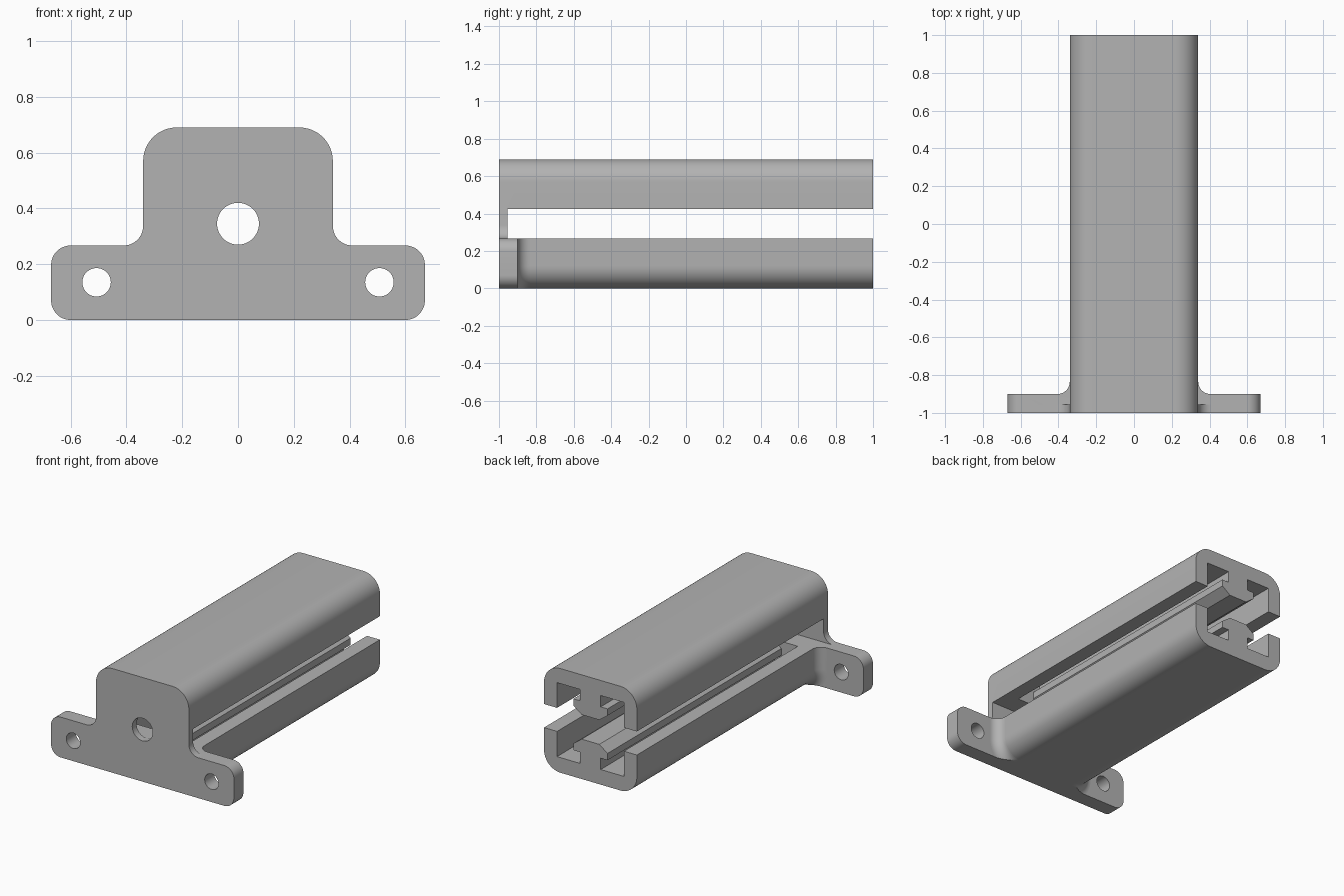
import bpy, bmesh
from math import sin, cos, asin, pi, radians

cube = bpy.data.objects.get("Cube")
if cube:
    bpy.data.objects.remove(cube)

grey = bpy.data.materials.new("plain grey")
grey.use_nodes = True
colour = (0.45, 0.45, 0.45, 1)
grey.diffuse_color = colour
grey.node_tree.nodes["Principled BSDF"].inputs["Base Color"].default_value = colour

HALF, HEIGHT, LIP, R = 0.34, 0.69, 0.267, 0.12
MID = HEIGHT / 2


def arc(cx, cz, r, start, end, n=12):
    """Points along an arc, angles in degrees."""
    angles = [radians(start + (end - start) * i / n) for i in range(n + 1)]
    return [(cx + r * cos(a), cz + r * sin(a)) for a in angles]


def mirrored(side):
    """Close a +x half outline with its reflection."""
    return side + [(-x, z) for x, z in reversed(side)]


def loft(name, sections):
    """Join equal-length (y, outline) sections into a capped solid."""
    bm = bmesh.new()
    rings = [[bm.verts.new((x, y, z)) for x, z in pts] for y, pts in sections]
    for a, b in zip(rings, rings[1:]):
        for i in range(len(a)):
            j = (i + 1) % len(a)
            bm.faces.new((a[i], a[j], b[j], b[i]))
    bm.faces.new(rings[0])
    bm.faces.new(rings[-1])
    bmesh.ops.remove_doubles(bm, verts=bm.verts, dist=1e-5)
    bmesh.ops.recalc_face_normals(bm, faces=bm.faces)
    mesh = bpy.data.meshes.new(name)
    bm.to_mesh(mesh)
    bm.free()
    mesh.materials.append(grey)
    obj = bpy.data.objects.new(name, mesh)
    bpy.context.collection.objects.link(obj)
    return obj


def extrude(name, pts, y0, y1):
    return loft(name, [(y0, pts), (y1, pts)])


def box(name, x, z0, z1, y0, y1):
    return extrude(name, mirrored([(x, z0), (x, z1)]), y0, y1)


def flip(obj, name, axis, centre=0):
    """Reflected copy of a part across a plane."""
    copy = obj.copy()
    copy.data = obj.data.copy()
    copy.name = name
    for v in copy.data.vertices:
        v.co[axis] = 2 * centre - v.co[axis]
    copy.data.flip_normals()
    bpy.context.collection.objects.link(copy)
    return copy


def cut(obj, cutter):
    """Subtract the cutter and discard it."""
    cutter.hide_render = True
    mod = obj.modifiers.new("cut", "BOOLEAN")
    mod.operation, mod.solver, mod.object = "DIFFERENCE", "EXACT", cutter
    graph = bpy.context.evaluated_depsgraph_get()
    mesh = bpy.data.meshes.new_from_object(obj.evaluated_get(graph))
    obj.modifiers.clear()
    obj.data = mesh
    bpy.data.objects.remove(cutter)


# Front plate with rounded shoulders and mounting ears
plate_side = (arc(0.60, 0.07, 0.07, -90, 0) + arc(0.60, LIP - 0.07, 0.07, 0, 90)
              + arc(HALF + 0.07, LIP + 0.07, 0.07, 270, 180)
              + arc(HALF - R, HEIGHT - R, R, 0, 90))
plate = extrude("front_plate", mirrored(plate_side), -1, -0.9)
cut(plate, box("slot_cutter", 0.8, LIP, HEIGHT - LIP, -0.955, -0.8))
for x, z, r in ((0, MID, 0.075), (0.507, 0.135, 0.051), (-0.507, 0.135, 0.051)):
    cut(plate, extrude("hole_cutter", arc(x, z, r, 0, 352.5, 47), -1.1, -0.8))

# Lower and upper rails, each with a central clamping ridge
rail_side = (arc(HALF - R, R, R, -90, 0)
             + [(HALF, LIP), (0.245, LIP), (0.245, 0.10), (0.075, 0.10),
                (0.075, 0.175), (0.125, 0.175), (0.125, 0.22), (0.065, 0.264)])
lower_rail = extrude("lower_rail", mirrored(rail_side), -0.9, 1)
flip(lower_rail, "upper_rail", 2, MID)

# Solid blocks closing the channels behind the plate
lower_block = box("lower_end_block", 0.245, 0.05, LIP, -0.9, -0.82)
flip(lower_block, "upper_end_block", 2, MID)

# Curved fillets between the ears and the lower rail
sections = []
F = 0.065
for i in range(13):
    t = i / 12 * pi / 2
    d = F * (1 - sin(t))
    start = -asin(R / (R + d)) * 180 / pi
    outline = arc(HALF - R, R, R + d, start, 0)
    outline += [(HALF + d, LIP), (HALF, LIP), (HALF, R), (HALF - R, 0)]
    sections.append((-0.9 + F * (1 - cos(t)), outline))
left_fillet = loft("left_ear_fillet", sections)
flip(left_fillet, "right_ear_fillet", 0)

# Smooth the rounded surfaces while keeping edges crisp
for obj in list(bpy.context.collection.objects):
    if obj.type == "MESH" and grey.name in obj.data.materials:
        bpy.ops.object.select_all(action="DESELECT")
        obj.select_set(True)
        bpy.context.view_layer.objects.active = obj
        bpy.ops.object.shade_smooth_by_angle(angle=radians(30))
